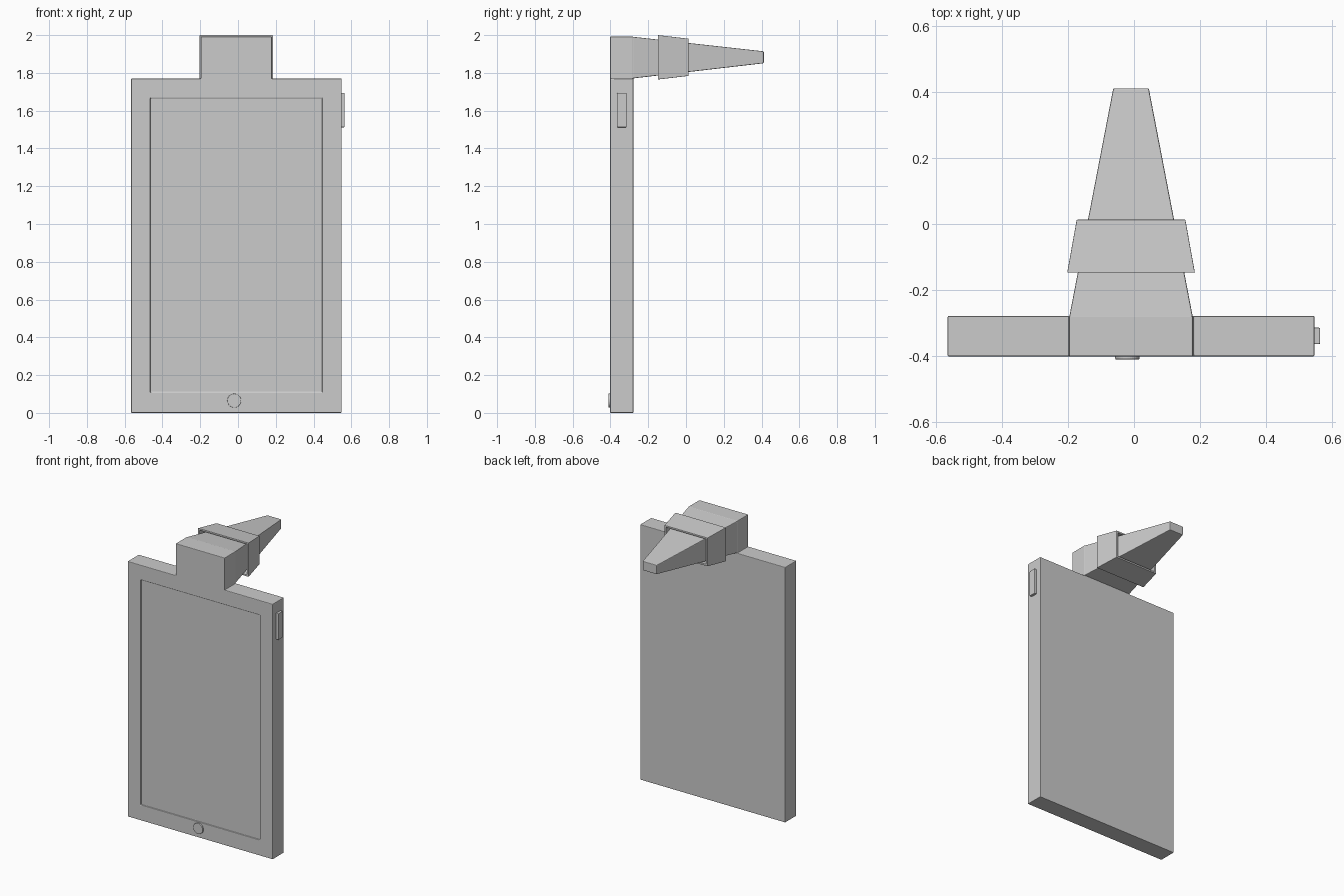
import bpy, bmesh, math
from mathutils import Matrix

if "Cube" in bpy.data.objects:
    bpy.data.objects.remove(bpy.data.objects["Cube"])

CX = -0.009  # centre line of the body


def finish(name, bm, bevel=0.0):
    bmesh.ops.recalc_face_normals(bm, faces=bm.faces)
    me = bpy.data.meshes.new(name)
    bm.to_mesh(me)
    bm.free()
    ob = bpy.data.objects.new(name, me)
    bpy.context.collection.objects.link(ob)
    if bevel:
        m = ob.modifiers.new("bevel", 'BEVEL')
        m.width, m.segments, m.limit_method = bevel, 2, 'ANGLE'
    return ob


def box(name, x0, x1, y0, y1, z0, z1, bevel=0.0):
    bm = bmesh.new()
    bmesh.ops.create_cube(bm, size=1, matrix=Matrix.LocRotScale(
        ((x0 + x1) / 2, (y0 + y1) / 2, (z0 + z1) / 2), None, (x1 - x0, y1 - y0, z1 - z0)))
    return finish(name, bm, bevel)


def loft(name, sections, bevel=0.0, closed=False):
    """Rectangular sections (y, half width, z low, z high) joined along y."""
    bm = bmesh.new()
    rings = [[bm.verts.new((CX + sx * w, y, z)) for sx, z in
              ((-1, lo), (1, lo), (1, hi), (-1, hi))] for y, w, lo, hi in sections]
    pairs = list(zip(rings, rings[1:]))
    if closed:
        pairs.append((rings[-1], rings[0]))
    else:
        bm.faces.new(rings[0])
        bm.faces.new(rings[-1])
    for a, b in pairs:
        for i in range(4):
            j = (i + 1) % 4
            bm.faces.new((a[i], a[j], b[j], b[i]))
    return finish(name, bm, bevel)


# Flat body with the neck rising from its top edge
half = [(0.557, 0.0), (0.557, 1.77), (0.188, 1.77), (0.188, 1.992)]
outline = half + [(-x, z) for x, z in reversed(half)]
bm = bmesh.new()
face = bm.faces.new([bm.verts.new((CX + x, -0.402, z)) for x, z in outline])
ext = bmesh.ops.extrude_face_region(bm, geom=[face])
bmesh.ops.translate(bm, vec=(0, 0.123, 0),
                    verts=[v for v in ext["geom"] if isinstance(v, bmesh.types.BMVert)])
body = finish("body", bm)

# Shallow screen recess
cutter = box("screen_cutter", CX - 0.456, CX + 0.456, -0.45, -0.394, 0.108, 1.667)
cutter.hide_render = True
cutter.hide_set(True)
cut = body.modifiers.new("screen", 'BOOLEAN')
cut.object, cut.operation, cut.solver = cutter, 'DIFFERENCE', 'EXACT'
m = body.modifiers.new("bevel", 'BEVEL')
m.width, m.segments, m.limit_method = 0.004, 2, 'ANGLE'

# Tapered plug running back from the neck
loft("tapered_plug", [(-0.29, 0.187, 1.771, 1.991), (-0.279, 0.187, 1.771, 1.991),
                      (0.412, 0.054, 1.851, 1.914)], 0.004)

# Thin sleeve around the plug
loft("sleeve", [(-0.148, 0.194, 1.765, 2.0), (0.013, 0.165, 1.784, 1.981),
                (0.013, 0.152, 1.796, 1.969), (-0.148, 0.181, 1.777, 1.988)],
     0.002, closed=True)

# Side button and round front button
box("side_button", 0.54, 0.565, -0.365, -0.315, 1.512, 1.694, 0.003)
bm = bmesh.new()
bmesh.ops.create_cone(bm, cap_ends=True, segments=32, radius1=0.037, radius2=0.037, depth=0.02,
                      matrix=Matrix.Translation((-0.02, -0.401, 0.065)) @ Matrix.Rotation(math.pi / 2, 4, 'X'))
finish("front_button", bm, 0.002)
